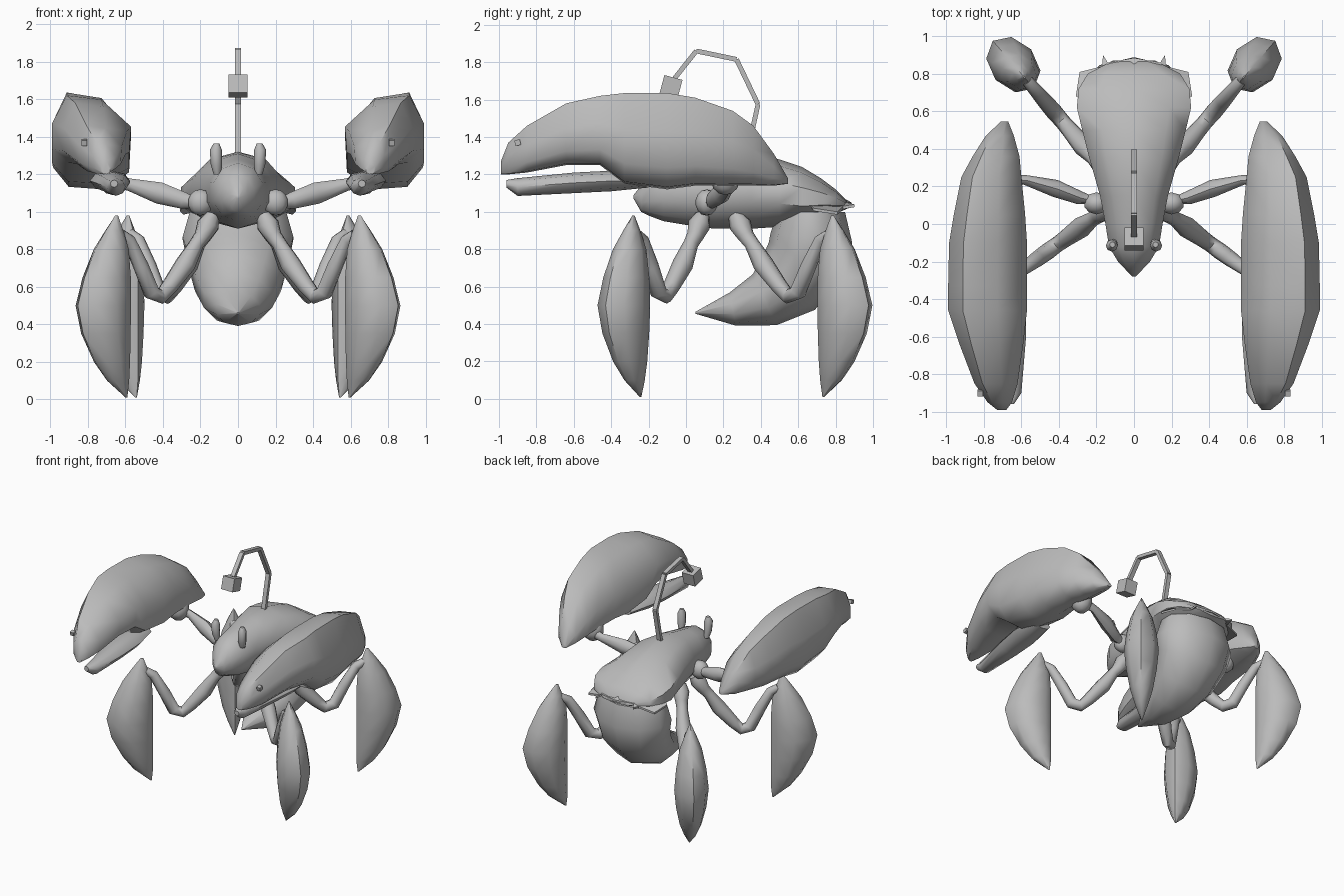
import bpy, bmesh, math
from mathutils import Vector, Matrix

if "Cube" in bpy.data.objects:
    bpy.data.objects.remove(bpy.data.objects["Cube"], do_unlink=True)

GREY = (0.5, 0.5, 0.5, 1)
shell = bpy.data.materials.new("shell_grey")
shell.use_nodes = True
shell.diffuse_color = GREY
shell.node_tree.nodes["Principled BSDF"].inputs["Base Color"].default_value = GREY


def finish(name, bm, mirror=False, angle=50):
    bmesh.ops.recalc_face_normals(bm, faces=bm.faces[:])
    mesh = bpy.data.meshes.new(name)
    bm.to_mesh(mesh)
    bm.free()
    mesh.materials.append(shell)
    ob = bpy.data.objects.new(name, mesh)
    bpy.context.collection.objects.link(ob)
    if mirror:
        ob.modifiers.new("Mirror", 'MIRROR')
    bpy.ops.object.select_all(action='DESELECT')
    ob.select_set(True)
    bpy.context.view_layer.objects.active = ob
    bpy.ops.object.shade_smooth_by_angle(angle=math.radians(angle))
    return ob


def oval(n, start=90):
    turns = [math.radians(start + 360 * i / n) for i in range(n)]
    return [(math.cos(t), math.sin(t)) for t in turns]


def loft(name, sections, shape, side=(1, 0, 0), up=None, mirror=False, angle=50):
    """Skin rings of (centre, half width, half height); up follows the path if None."""
    bm = bmesh.new()
    side = Vector(side).normalized()
    centres = [Vector(s[0]) for s in sections]
    rings = []
    for i, (c, (_, w, h)) in enumerate(zip(centres, sections)):
        if up is None:
            tangent = centres[min(i + 1, len(centres) - 1)] - centres[max(i - 1, 0)]
            v = side.cross(tangent).normalized()
        else:
            v = Vector(up)
        rings.append([bm.verts.new(c + side * w * a + v * h * b) for a, b in shape])
    n = len(shape)
    for r, q in zip(rings, rings[1:]):
        for k in range(n):
            bm.faces.new((r[k], r[(k + 1) % n], q[(k + 1) % n], q[k]))
    bm.faces.new(rings[0])
    bm.faces.new(rings[-1])
    return finish(name, bm, mirror, angle)


def box_sections(rows):
    """Rows of y, x min, x max, z min, z max."""
    return [(((a + b) / 2, y, (c + d) / 2), (b - a) / 2, (d - c) / 2)
            for y, a, b, c, d in rows]


def ball(name, place, size):
    bm = bmesh.new()
    bmesh.ops.create_uvsphere(bm, u_segments=10, v_segments=7, radius=1)
    bm.transform(Matrix.Translation(place) @ Matrix.Diagonal((*size, 1)))
    return finish(name, bm, True)


def block(name, place, size, tilt=0, mirror=False):
    bm = bmesh.new()
    bmesh.ops.create_cube(bm, size=size)
    bm.transform(Matrix.Translation(place) @ Matrix.Rotation(math.radians(tilt), 4, 'X'))
    return finish(name, bm, mirror, 30)


UP = (0, 0, 1)

# Head and carapace
body = [(-.28, .01, 1.07, 1.09), (-.24, .05, 1.0, 1.14), (-.2, .09, .98, 1.2),
        (-.12, .14, .95, 1.26), (0, .16, .93, 1.28), (.15, .19, .91, 1.31),
        (.35, .25, .91, 1.32), (.5, .29, .92, 1.28), (.62, .32, .92, 1.24),
        (.72, .31, .96, 1.18), (.8, .26, .99, 1.12), (.87, .12, 1.02, 1.05)]
loft("carapace", box_sections([(y, -w, w, a, b) for y, w, a, b in body]), oval(10), up=UP)

# Flared rear rim with two spikes
bm = bmesh.new()
rim = [(0, .72, 1.14), (.24, .64, 1.1), (.31, .68, 1.02), (.29, .81, 1.0),
       (.17, .84, 1.03), (.165, .9, 1.04), (.14, .86, 1.05), (0, .885, 1.05)]
top = [bm.verts.new(p) for p in rim]
low = [bm.verts.new((x, y, z - .015)) for x, y, z in rim]
bm.faces.new(top)
bm.faces.new(low)
for i in range(1, len(rim)):
    bm.faces.new((top[i - 1], top[i], low[i], low[i - 1]))
finish("rear_rim", bm, True, 30)

# Abdomen curled forward under the body
curl = [(.67, 1.0, .27, .18), (.67, .86, .31, .22), (.64, .74, .28, .22),
        (.55, .62, .24, .2), (.42, .53, .19, .15), (.25, .48, .12, .09), (.05, .46, .005, .005)]
loft("abdomen", [((0, y, z), w, h) for y, z, w, h in curl], oval(10))

# Eye stalks
loft("eye_stalk", [((.11, -.1, 1.2), .02, .02), ((.115, -.11, 1.25), .03, .03),
                   ((.118, -.115, 1.33), .032, .032), ((.115, -.11, 1.365), .015, .015)],
     oval(8), up=(0, 1, 0), mirror=True)

# Lure rod and hanging lantern
rod = [(.32, 1.28), (.385, 1.575), (.27, 1.815), (.055, 1.86), (-.06, 1.715)]
for i, (a, b) in enumerate(zip(rod, rod[1:])):
    loft(f"lure_rod_{i + 1}", [((0, *a), .024, .018), ((0, *b), .024, .018)],
         oval(4, 45), angle=30)
block("lantern", (0, -.08, 1.67), .1, -15)

# Big claws
claw_shape = [(.63, 1), (-.25, .88), (-1, .1), (-.95, -.65),
              (-.25, -1), (.6, -.95), (1, -.55), (1, .2)]
upper = [(-.99, .68, .73, 1.2, 1.27), (-.95, .65, .78, 1.2, 1.37),
         (-.85, .62, .85, 1.21, 1.46), (-.64, .59, .93, 1.25, 1.58),
         (-.46, .57, .99, 1.25, 1.62), (-.33, .57, .99, 1.15, 1.635),
         (-.1, .57, .985, 1.12, 1.635), (.05, .58, .96, 1.14, 1.61),
         (.25, .6, .92, 1.14, 1.54), (.36, .61, .86, 1.14, 1.46),
         (.47, .64, .79, 1.14, 1.31), (.545, .67, .71, 1.15, 1.18)]
loft("claw_upper", box_sections(upper), claw_shape, up=UP, mirror=True)
lower = [(-.96, .64, .68, 1.13, 1.17), (-.9, .6, .7, 1.085, 1.18),
         (-.6, .575, .76, 1.1, 1.21), (-.4, .575, .79, 1.11, 1.22), (-.2, .62, .78, 1.13, 1.2)]
loft("claw_lower", box_sections(lower), oval(8), up=UP, mirror=True)
block("claw_stud", (.82, -.9, 1.37), .03, 15, True)

# Claw arms and joints
arm = [((.16, .1, 1.04), .05), ((.24, .13, 1.05), .03), ((.29, .14, 1.06), .045),
       ((.42, .19, 1.1), .058), ((.58, .235, 1.145), .033), ((.68, .23, 1.17), .04)]
loft("claw_arm", [(c, r * .8, r) for c, r in arm], oval(8), side=(-.3, 1, 0), mirror=True)
ball("claw_wrist", (.67, .21, 1.18), (.08, .08, .09))
ball("shoulder", (.2, .11, 1.05), (.07, .06, .07))


# Walking legs with blade feet
def leg(name, hip, foot):
    hip, foot = Vector((*hip, 0)), Vector((*foot, 0))
    out = (foot - hip).normalized()
    across = (-out.y, out.x, 0)
    limb = [(-.06, .98, .04), (.0, .93, .06), (.07, .87, .045), (.14, .83, .04),
            (.28, .72, .056), (.48, .6, .045), (.58, .55, .042), (.7, .57, .045),
            (.83, .71, .042), (.98, .85, .035), (1.08, .88, .03)]
    loft(name + "_limb", [(hip.lerp(foot, t) + Vector((0, 0, z)), r, r) for t, z, r in limb],
         oval(8), side=across, mirror=True)
    blade = [(.98, .06, .08, .004), (.9, .03, .14, .04), (.8, 0, .21, .08),
             (.65, -.01, .28, .11), (.5, -.01, .325, .125), (.35, -.01, .29, .11),
             (.2, -.01, .21, .08), (.1, -.01, .13, .045), (.01, 0, .01, .004)]
    loft(name + "_blade", [(foot + out * (a + b) / 2 + Vector((0, 0, z)), w, (b - a) / 2)
                           for z, a, b, w in blade],
         oval(8), side=across, up=out, mirror=True)


leg("front_leg", (.16, .07), (.59, -.24))
leg("rear_leg", (.16, .29), (.54, .73))
